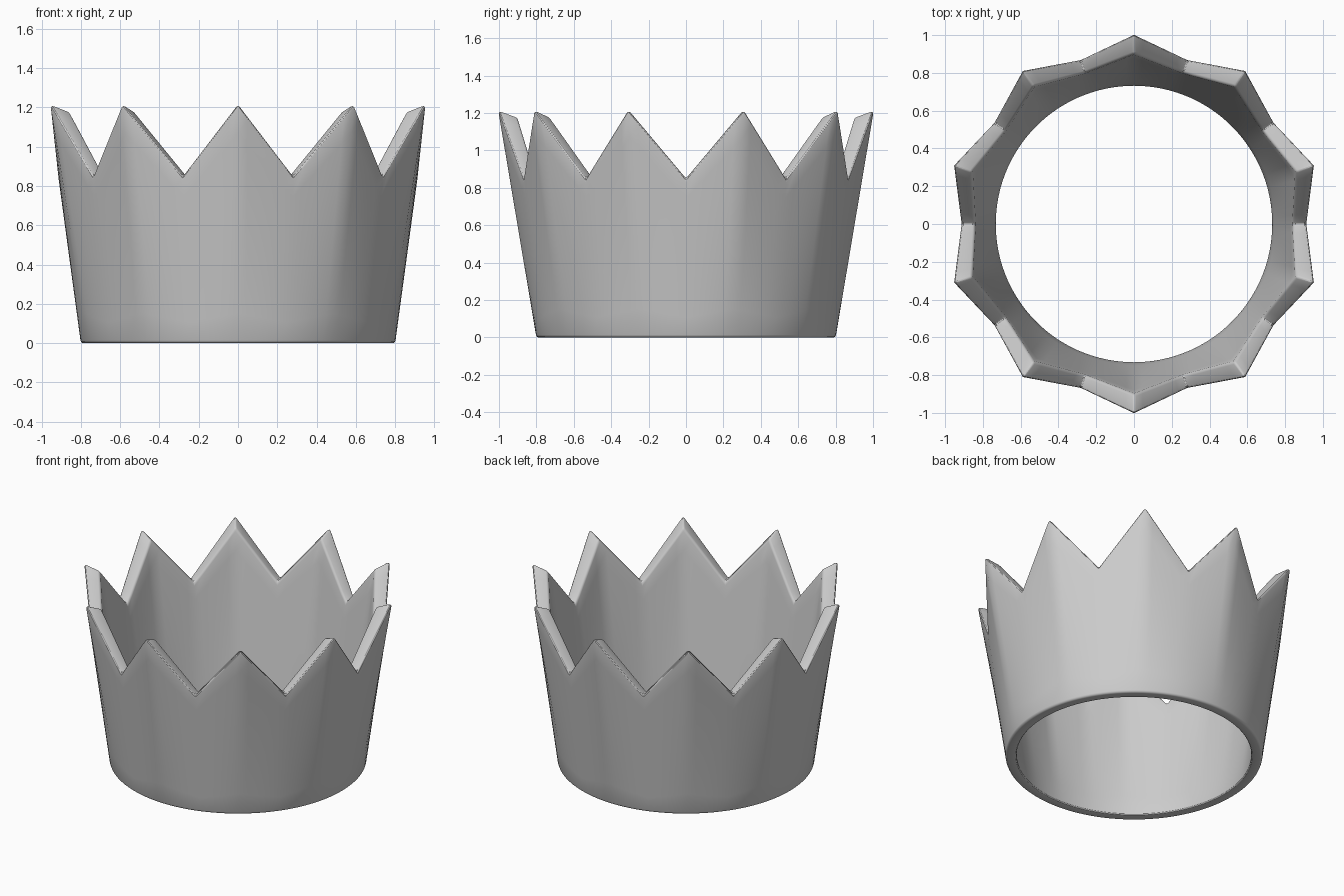
import bpy, bmesh
from math import cos, sin, pi
from mathutils import Vector

POINTS = 10      # spikes around the rim
STEPS = 6        # columns between a tip and a notch
ROWS = 8         # rings up each wall


def polar(radius, angle, z):
    return Vector((radius * cos(angle), radius * sin(angle), z))


def wall_column(i, base_radius, tip, notch):
    """Straight column of points from the round base up to the zigzag rim."""
    half = pi / POINTS
    k, step = divmod(i, STEPS)
    corners = [polar(*(c[0], (j * half) - pi / 2, c[1]))
               for j, c in ((k, (tip, notch)[k % 2]), (k + 1, (tip, notch)[(k + 1) % 2]))]
    top = corners[0].lerp(corners[1], step / STEPS)
    base = polar(base_radius, i * half / STEPS - pi / 2, 0)
    return [base.lerp(top, r / ROWS) for r in range(ROWS + 1)]


old = bpy.data.objects.get("Cube")
if old:
    bpy.data.objects.remove(old, do_unlink=True)

grey = bpy.data.materials.new("plain grey")
grey.use_nodes = True
colour = (0.6, 0.6, 0.6, 1)
grey.diffuse_color = colour
grey.node_tree.nodes["Principled BSDF"].inputs["Base Color"].default_value = colour

# Closed band: outer wall up, across the rim, inner wall down, across the base
bm = bmesh.new()
loops = []
count = POINTS * 2 * STEPS
for i in range(count):
    outer = wall_column(i, 0.8, (1.005, 1.22), (0.915, 0.85))
    inner = wall_column(i, 0.73, (0.9, 1.18), (0.84, 0.85))
    loops.append([bm.verts.new(p) for p in outer + inner[::-1]])
for i, a in enumerate(loops):
    b = loops[(i + 1) % count]
    for j in range(len(a)):
        n = (j + 1) % len(a)
        bm.faces.new((a[j], b[j], b[n], a[n]))
bmesh.ops.recalc_face_normals(bm, faces=bm.faces)
mesh = bpy.data.meshes.new("crown_band")
bm.to_mesh(mesh)
bm.free()
mesh.materials.append(grey)
crown = bpy.data.objects.new("crown_band", mesh)
bpy.context.collection.objects.link(crown)

# Softened rim, tips, notches and base edges
bevel = crown.modifiers.new("soft_edges", "BEVEL")
bevel.width = 0.014
bevel.segments = 3
bevel.limit_method = "ANGLE"
bevel.angle_limit = pi / 3.2

bpy.ops.object.select_all(action="DESELECT")
crown.select_set(True)
bpy.context.view_layer.objects.active = crown
bpy.ops.object.modifier_apply(modifier="soft_edges")
bpy.ops.object.shade_smooth_by_angle(angle=pi / 6)
